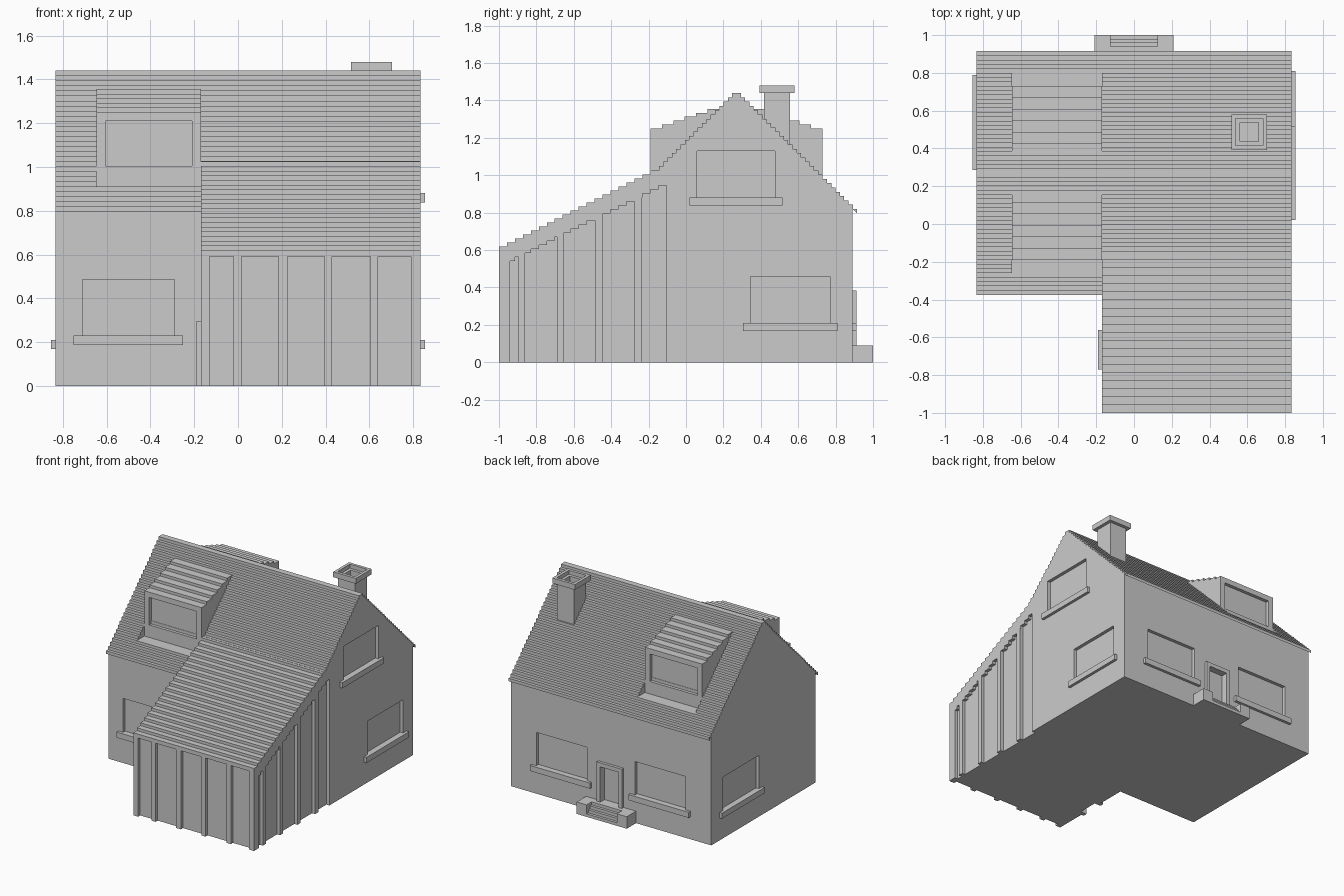
import bpy, bmesh, math

if "Cube" in bpy.data.objects:
    bpy.data.objects.remove(bpy.data.objects["Cube"])

W = 0.833                      # half width of the house
RIDGE, EAVE = 0.27, -0.375     # roof ridge and front eave (y)
EXT_L, EXT_DY, EXT_DZ = -0.17, 0.0426, 0.0213
DORM = (-0.645, -0.17)


def prism(bm, profile, x0, x1):
    """Extrude a (y, z) profile along x."""
    f = bm.faces.new([bm.verts.new((x0, y, z)) for y, z in profile])
    r = bmesh.ops.extrude_face_region(bm, geom=[f])
    vs = [v for v in r["geom"] if isinstance(v, bmesh.types.BMVert)]
    bmesh.ops.translate(bm, verts=vs, vec=(x1 - x0, 0, 0))


def box(bm, x0, x1, y0, y1, z0, z1):
    prism(bm, [(y0, z0), (y1, z0), (y1, z1), (y0, z1)], min(x0, x1), max(x0, x1))


def make(name, bm):
    bmesh.ops.recalc_face_normals(bm, faces=bm.faces)
    me = bpy.data.meshes.new(name)
    bm.to_mesh(me)
    bm.free()
    ob = bpy.data.objects.new(name, me)
    bpy.context.collection.objects.link(ob)
    return ob


def boolean(ob, other, op):
    m = ob.modifiers.new("bool", 'BOOLEAN')
    m.object, m.operation, m.solver = other, op, 'EXACT'
    dg = bpy.context.evaluated_depsgraph_get()
    me = bpy.data.meshes.new_from_object(ob.evaluated_get(dg))
    ob.modifiers.clear()
    ob.data = me


def stairs(y, z, dy, dz, n):
    """Stepped line: n treads starting at height z."""
    return [p for i in range(n) for p in
            ((y + i * dy, z + i * dz), (y + (i + 1) * dy, z + i * dz))]


def wall_box(bm, wall, u0, u1, z0, z1, d0, d1):
    """Box on a wall; d is the distance outward from the wall plane."""
    axis, s, p = wall
    a, b = sorted((p + s * d0, p + s * d1))
    if axis == 'x':
        box(bm, a, b, u0, u1, z0, z1)
    else:
        box(bm, u0, u1, a, b, z0, z1)


def mirror_y(profile):
    return [(2 * RIDGE - y, z) for y, z in profile]


FRONT, BACK = ('y', -1, -0.35), ('y', 1, 0.89)
RIGHT, LEFT, EXT_SIDE = ('x', 1, W), ('x', -1, -W), ('x', -1, EXT_L)
cut = bmesh.new()

# main walls with gables
under = lambda y: 0.797 + (y - EAVE) * 0.9736
bm = bmesh.new()
prism(bm, [(-0.35, 0), (0.89, 0), (0.89, under(-0.35)),
           (RIDGE, under(RIDGE)), (-0.35, under(-0.35))], -W, W)
walls = make("walls", bm)

# extension with stepped lean-to roof
bm = bmesh.new()
ext = stairs(-1, 0.62, EXT_DY, EXT_DZ, 20)
prism(bm, [(-1, 0)] + ext + [(ext[-1][0], 0)], EXT_L, W)
extension = make("extension_cutter", bm)

# main roof, stepped courses on both slopes
bm = bmesh.new()
n = 28
half = stairs(EAVE, 0.82, (RIDGE - EAVE) / n, 0.62 / (n - 1), n)[:-1]
prism(bm, [(EAVE, 0.797)] + half + mirror_y(half)[::-1]
      + [(2 * RIDGE - EAVE, 0.797), (RIDGE, under(RIDGE))], -W, W)
roof = make("main_roof", bm)

boolean(roof, extension, 'DIFFERENCE')
boolean(walls, extension, 'UNION')
bpy.data.objects.remove(extension)

# windows: recess plus sill
windows = [(FRONT, -0.71, -0.29, 0.23, 0.485), (RIGHT, 0.06, 0.475, 0.88, 1.13),
           (RIGHT, 0.345, 0.77, 0.21, 0.46), (LEFT, 0.325, 0.75, 0.21, 0.46),
           (BACK, 0.20, 0.62, 0.21, 0.46), (BACK, -0.62, -0.20, 0.21, 0.46)]
for k, (wall, u0, u1, z0, z1) in enumerate(windows):
    wall_box(cut, wall, u0, u1, z0 - 0.02, z1, -0.025, 0.05)
    bm = bmesh.new()
    wall_box(bm, wall, u0 - 0.04, u1 + 0.04, z0 - 0.042, z0, -0.024, 0.021)
    make(f"window_sill_{k + 1}", bm)

# doors: recess plus raised frame
for name, wall, c, z in (("back_door_frame", BACK, 0, 0.09),
                         ("side_door_frame", EXT_SIDE, -0.665, 0)):
    wall_box(cut, wall, c - 0.075, c + 0.075, z if z else -0.05, z + 0.265, -0.03, 0.05)
    bm = bmesh.new()
    wall_box(bm, wall, c - 0.105, c - 0.075, z, z + 0.265, 0, 0.021)
    wall_box(bm, wall, c + 0.075, c + 0.105, z, z + 0.265, 0, 0.021)
    wall_box(bm, wall, c - 0.105, c + 0.105, z + 0.265, z + 0.295, 0, 0.021)
    make(name, bm)

# extension panels: front row, then side row with stepped tops
for x0, x1 in ((-0.13, -0.02), (0.015, 0.185), (0.225, 0.395), (0.43, 0.605), (0.64, 0.79)):
    box(cut, x0, x1, -1.05, -0.975, -0.05, 0.59)
for y0, y1 in ((-0.94, -0.895), (-0.86, -0.69), (-0.655, -0.485),
               (-0.445, -0.275), (-0.235, -0.105)):
    top = []
    i0, i1 = (math.floor((y + 1) / EXT_DY) for y in (y0, y1 - 0.005))
    for i in range(i0, i1 + 1):
        z = 0.52 + i * EXT_DZ
        top += [(max(y0, -1 + i * EXT_DY), z),
                (y1 if i == i1 else -1 + (i + 1) * EXT_DY, z)]
    prism(cut, [(y0, -0.05)] + top + [(y1, -0.05)], W - 0.025, W + 0.05)

# ledges cut into the roof in front of both dormers
notch = [(-0.32, 0.91), (-0.19, 0.91), (-0.19, 1.15), (-0.32, 1.15)]
prism(cut, notch, *DORM)
prism(cut, mirror_y(notch), *DORM)

cutter = make("cutter", cut)
boolean(walls, cutter, 'DIFFERENCE')
boolean(roof, cutter, 'DIFFERENCE')
bpy.data.objects.remove(cutter)

# dormers with recessed windows
shape = [(-0.19, 0.91)] + stairs(-0.19, 1.25, 0.061, 0.021, 6) + [(0.176, 1.32), (-0.15, 0.91)]
pane = [(-0.25, 0.96), (-0.165, 0.96), (-0.165, 1.21), (-0.25, 1.21)]
for name, fn in (("front_dormer", list), ("back_dormer", mirror_y)):
    bm = bmesh.new()
    prism(bm, fn(shape), *DORM)
    dormer = make(name, bm)
    bm = bmesh.new()
    prism(bm, fn(pane), -0.605, -0.21)
    c = make("pane_cutter", bm)
    boolean(dormer, c, 'DIFFERENCE')
    bpy.data.objects.remove(c)

# chimney: square rings from base, round the cap, into the flue
bm = bmesh.new()
prev = None
for h, z in ((0.07, 1.05), (0.07, 1.44), (0.094, 1.44), (0.094, 1.48),
             (0.072, 1.48), (0.072, 1.45), (0.05, 1.45), (0.05, 1.38)):
    ring = [bm.verts.new((0.61 + a * h, 0.487 + b * h, z))
            for a, b in ((-1, -1), (1, -1), (1, 1), (-1, 1))]
    if prev:
        for j in range(4):
            bm.faces.new((prev[j], prev[j - 3], ring[j - 3], ring[j]))
    else:
        bm.faces.new(ring[::-1])
    prev = ring
bm.faces.new(prev)
make("chimney", bm)

# back steps between two side blocks
bm = bmesh.new()
prism(bm, [(0.89, 0), (0.89, 0.09), (0.94, 0.09), (0.94, 0.0675), (0.96, 0.0675), (0.96, 0.045),
           (0.98, 0.045), (0.98, 0.0225), (1, 0.0225), (1, 0)], -0.125, 0.125)
make("back_steps", bm)
for name, s in (("step_block_left", -1), ("step_block_right", 1)):
    bm = bmesh.new()
    box(bm, s * 0.125, s * 0.208, 0.89, 1.0, 0, 0.09)
    make(name, bm)
